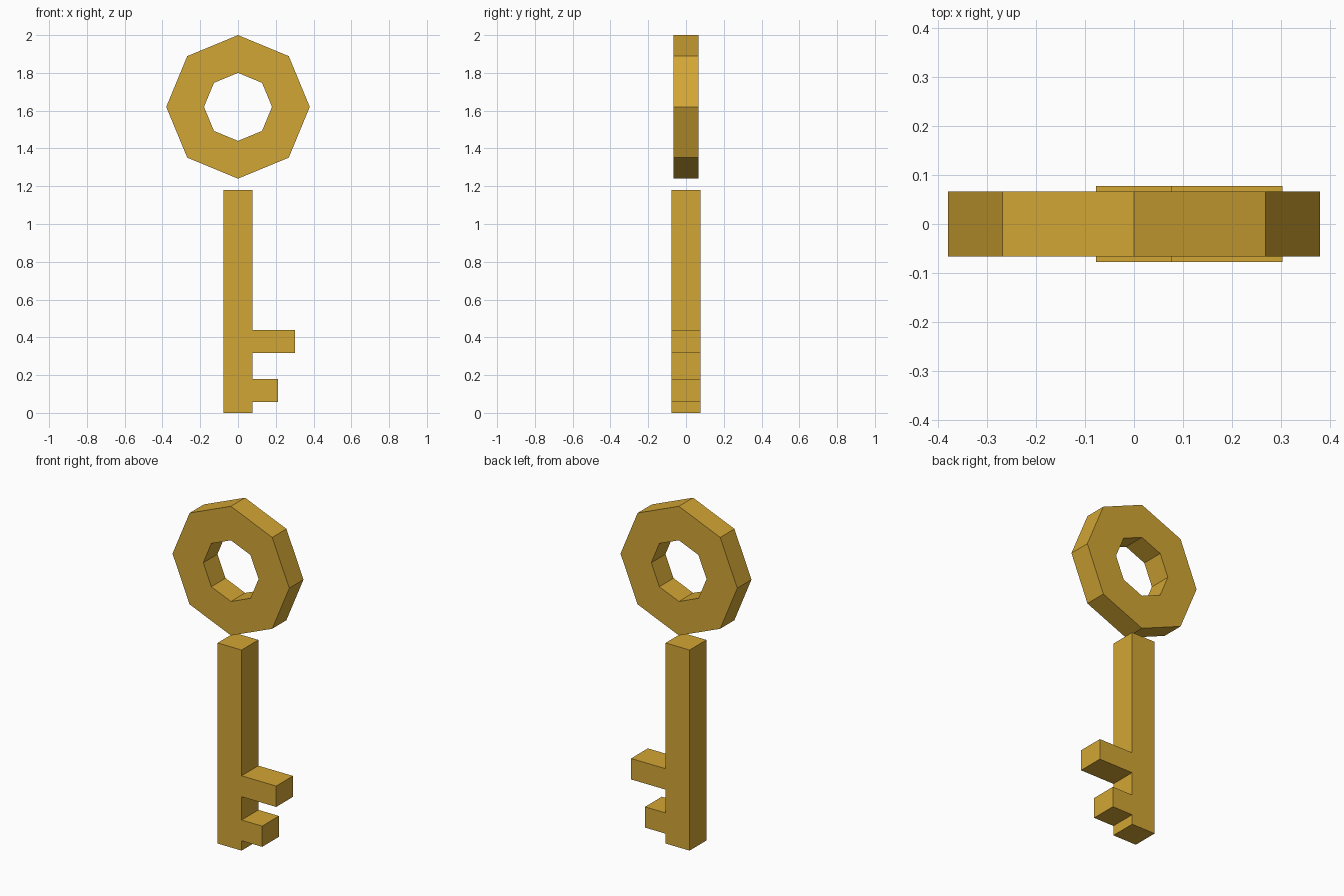
import bpy, bmesh
from math import sin, cos, pi

if "Cube" in bpy.data.objects:
    bpy.data.objects.remove(bpy.data.objects["Cube"])

gold = bpy.data.materials.new("gold")
gold.diffuse_color = (0.65, 0.38, 0.035, 1)
gold.use_nodes = True
gold.node_tree.nodes["Principled BSDF"].inputs["Base Color"].default_value = gold.diffuse_color


def finish(name, bm):
    bmesh.ops.recalc_face_normals(bm, faces=bm.faces)
    mesh = bpy.data.meshes.new(name)
    bm.to_mesh(mesh)
    bm.free()
    mesh.materials.append(gold)
    bpy.context.collection.objects.link(bpy.data.objects.new(name, mesh))


def thicken(bm, half):
    # Extrude flat faces at y = -half through to y = +half
    new = bmesh.ops.extrude_face_region(bm, geom=bm.faces[:], use_keep_orig=True)["geom"]
    verts = [v for v in new if isinstance(v, bmesh.types.BMVert)]
    bmesh.ops.translate(bm, verts=verts, vec=(0, 2 * half, 0))


# Bow: octagonal ring with an octagonal hole
HALF, CENTRE, SIDES = 0.066, 1.62, 8
bm = bmesh.new()
outer, inner = [
    [bm.verts.new((r * sin(2 * pi * i / SIDES), -HALF, CENTRE + r * cos(2 * pi * i / SIDES)))
     for i in range(SIDES)]
    for r in (0.38, 0.18)]
for i in range(SIDES):
    j = (i + 1) % SIDES
    bm.faces.new((outer[i], outer[j], inner[j], inner[i]))
thicken(bm, HALF)
finish("key_bow", bm)

# Shaft with two teeth: one outline, extruded
W = 0.078
outline = [(-W, 0), (W, 0)]
for reach, low, high in ((0.212, 0.058, 0.18), (0.303, 0.317, 0.44)):
    outline += [(W, low), (reach, low), (reach, high), (W, high)]
outline += [(W, 1.18), (-W, 1.18)]
bm = bmesh.new()
bm.faces.new([bm.verts.new((x, -W, z)) for x, z in outline])
thicken(bm, W)
finish("key_shaft", bm)
